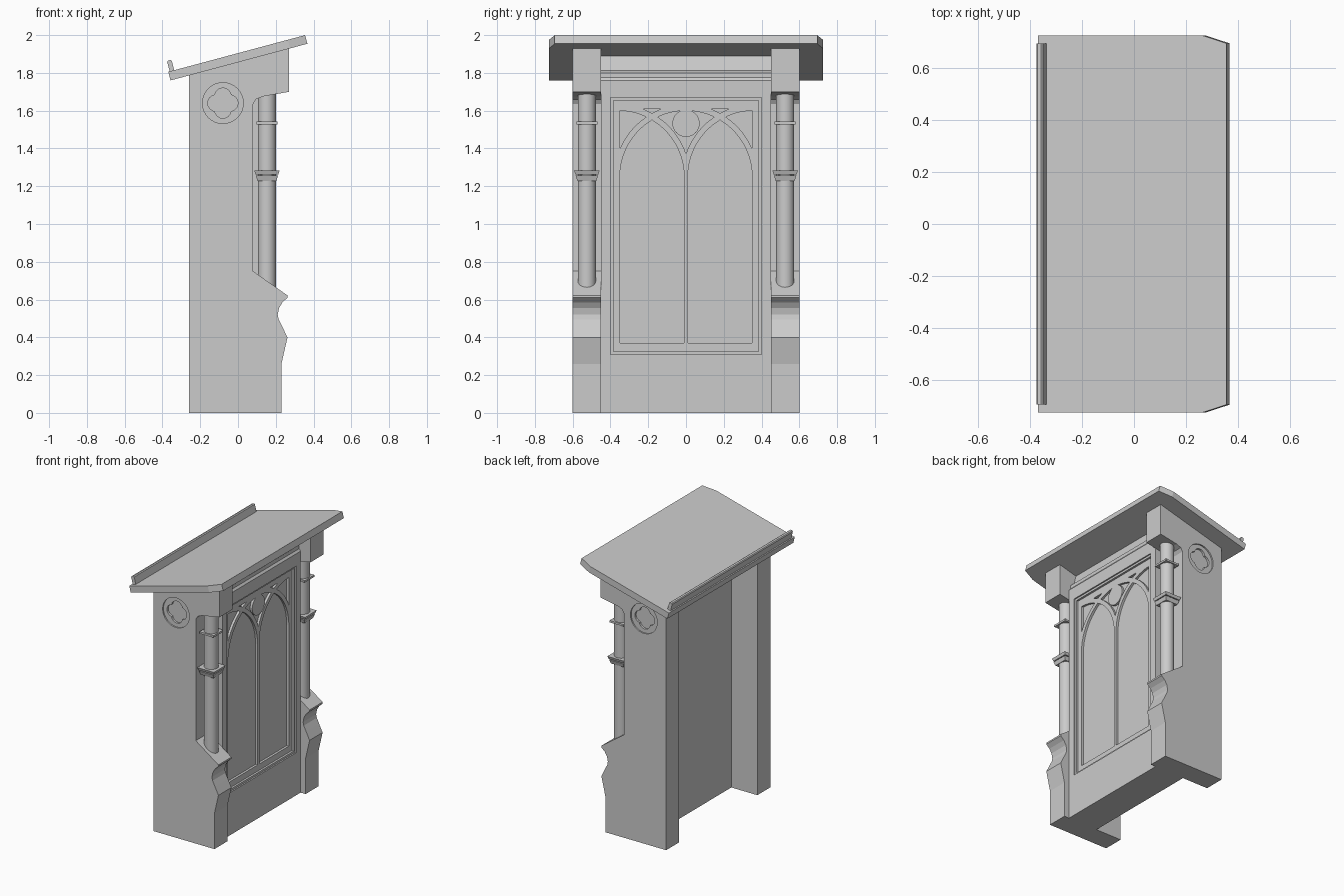
import bpy, bmesh, math
from mathutils import Matrix

if "Cube" in bpy.data.objects:
    bpy.data.objects.remove(bpy.data.objects["Cube"])


def prism(name, pts, axis, lo, hi):
    """Extrude a 2D outline: axis Y uses (x,z), X uses (y,z), Z uses (x,y)."""
    put = {'X': lambda p, d: (d, p[0], p[1]),
           'Y': lambda p, d: (p[0], d, p[1]),
           'Z': lambda p, d: (p[0], p[1], d)}[axis]
    bm = bmesh.new()
    a = [bm.verts.new(put(p, lo)) for p in pts]
    b = [bm.verts.new(put(p, hi)) for p in pts]
    bm.faces.new(a)
    bm.faces.new(b)
    n = len(pts)
    for i in range(n):
        bm.faces.new((a[i], a[(i + 1) % n], b[(i + 1) % n], b[i]))
    bmesh.ops.recalc_face_normals(bm, faces=bm.faces)
    me = bpy.data.meshes.new(name)
    bm.to_mesh(me)
    bm.free()
    ob = bpy.data.objects.new(name, me)
    bpy.context.collection.objects.link(ob)
    return ob


def cut(ob, pts, axis, lo, hi):
    cutter = prism("cutter", pts, axis, lo, hi)
    cutter.hide_render = True
    mod = ob.modifiers.new("cut", 'BOOLEAN')
    mod.operation, mod.solver, mod.object = 'DIFFERENCE', 'EXACT', cutter
    bpy.context.view_layer.objects.active = ob
    bpy.ops.object.modifier_apply(modifier=mod.name)
    bpy.data.objects.remove(cutter)


def rect(a0, a1, b0, b1):
    return [(a0, b0), (a1, b0), (a1, b1), (a0, b1)]


def circle(cx, cz, r, n=32):
    return [(cx + r * math.cos(2 * math.pi * i / n), cz + r * math.sin(2 * math.pi * i / n)) for i in range(n)]


def arc(c, r, y0, y1, n=10):
    """Arc centred on the springing line z = 1.25, from y0 to y1."""
    t0, t1 = (math.acos(max(-1, min(1, (y - c) / r))) for y in (y0, y1))
    ts = [t0 + (t1 - t0) * i / n for i in range(n + 1)]
    return [(c + r * math.cos(t), 1.25 + r * math.sin(t)) for t in ts]


# side walls with scrolled foot, column niche and overhanging bracket
side = [(-.26, 0), (.23, 0), (.23, .26), (.262, .40), (.235, .455), (.215, .495), (.21, .52),
        (.217, .555), (.235, .585), (.262, .61), (.262, .622), (.08, .75), (.08, 1.635),
        (.095, 1.66), (.13, 1.675), (.27, 1.70), (.27, 1.93), (-.26, 1.788)]
quatrefoil = []
for k in range(4):
    for i in range(9):
        t = k * math.pi / 2 + math.radians(-80 + 20 * i)
        quatrefoil.append((-.08 + .036 * math.cos(k * math.pi / 2) + .044 * math.cos(t),
                           1.64 + .036 * math.sin(k * math.pi / 2) + .044 * math.sin(t)))
for s, tag in ((-1, "left"), (1, "right")):
    wall = prism("side_wall_" + tag, side, 'Y', s * .45, s * .60)
    cut(wall, circle(-.08, 1.64, .108), 'Y', s * .59, s * .65)
    cut(wall, quatrefoil, 'Y', s * .575, s * .65)

# front panel with cornice at the top
panel = prism("front_panel", [(-.05, 0), (.19, 0), (.19, 1.76), (.178, 1.775), (.178, 1.80),
                              (.15, 1.812), (.13, 1.89), (-.05, 1.842)], 'Y', -.45, .45)
cut(panel, rect(-.40, .40, .31, 1.67), 'X', .18, .3)
cut(panel, rect(-.385, .385, .325, 1.655), 'X', .165, .3)

# tracery: two pointed lights, corner spandrels, small triangles, central spandrel
R, B = .35, .38
C = -.36
light = [(-.01, .37), (-.35, .37)] + arc(0, R, -.35, -.18) + arc(C, R, -.18, -.01)[1:]
corner = arc(0, B, -.35, -.2105) + arc(C, R, -.2105, -.35)[1:]
peak = [(-.18, 1.587), (-.225, 1.608), (-.135, 1.608)]
for shape in (light, corner, peak):
    for s in (-1, 1):
        cut(panel, [(s * y, z) for y, z in shape], 'X', .148, .3)
cut(panel, arc(C, B, -.1495, 0) + arc(-C, B, 0, .1495)[1:] + arc(0, R, .1495, -.1495)[1:-1],
    'X', .148, .3)
prism("tracery_roundel", circle(0, 1.533, .072), 'X', .14, .165)


# columns with square collars
def square_block(name, y, z0, z1, r0, r1):
    ob = prism(name, rect(-1, 1, -1, 1), 'Z', z0, z1)
    for v in ob.data.vertices:
        r = r0 if v.co.z < (z0 + z1) / 2 else r1
        v.co.x, v.co.y = .153 + v.co.x * r, y + v.co.y * r


for s, tag in ((-1, "left"), (1, "right")):
    y = s * .525
    col = prism("column_" + tag, circle(.153, y, .048, 24), 'Z', .60, 1.71)
    bpy.ops.object.select_all(action='DESELECT')
    col.select_set(True)
    bpy.context.view_layer.objects.active = col
    bpy.ops.object.shade_smooth_by_angle(angle=math.radians(30))
    square_block("upper_collar_" + tag, y, 1.528, 1.542, .056, .056)
    square_block("middle_collar_" + tag, y, 1.262, 1.282, .060, .067)
    square_block("lower_collar_" + tag, y, 1.228, 1.256, .050, .059)

# sloping desk with clipped upper corners, and the book ledge
tilt = Matrix.Translation((-.001, 0, 1.88)) @ Matrix.Rotation(math.radians(-15), 4, 'Y')
desk = prism("desk_top", [(-.375, -.725), (.28, -.725), (.375, -.695), (.375, .695),
                          (.28, .725), (-.375, .725)], 'Z', -.0235, .0235)
ledge = prism("book_ledge", [(-.367, .02), (-.342, .02), (-.342, .075), (-.348, .081),
                             (-.361, .081), (-.367, .075)], 'Y', -.695, .695)
for ob in (desk, ledge):
    ob.data.transform(tilt)
